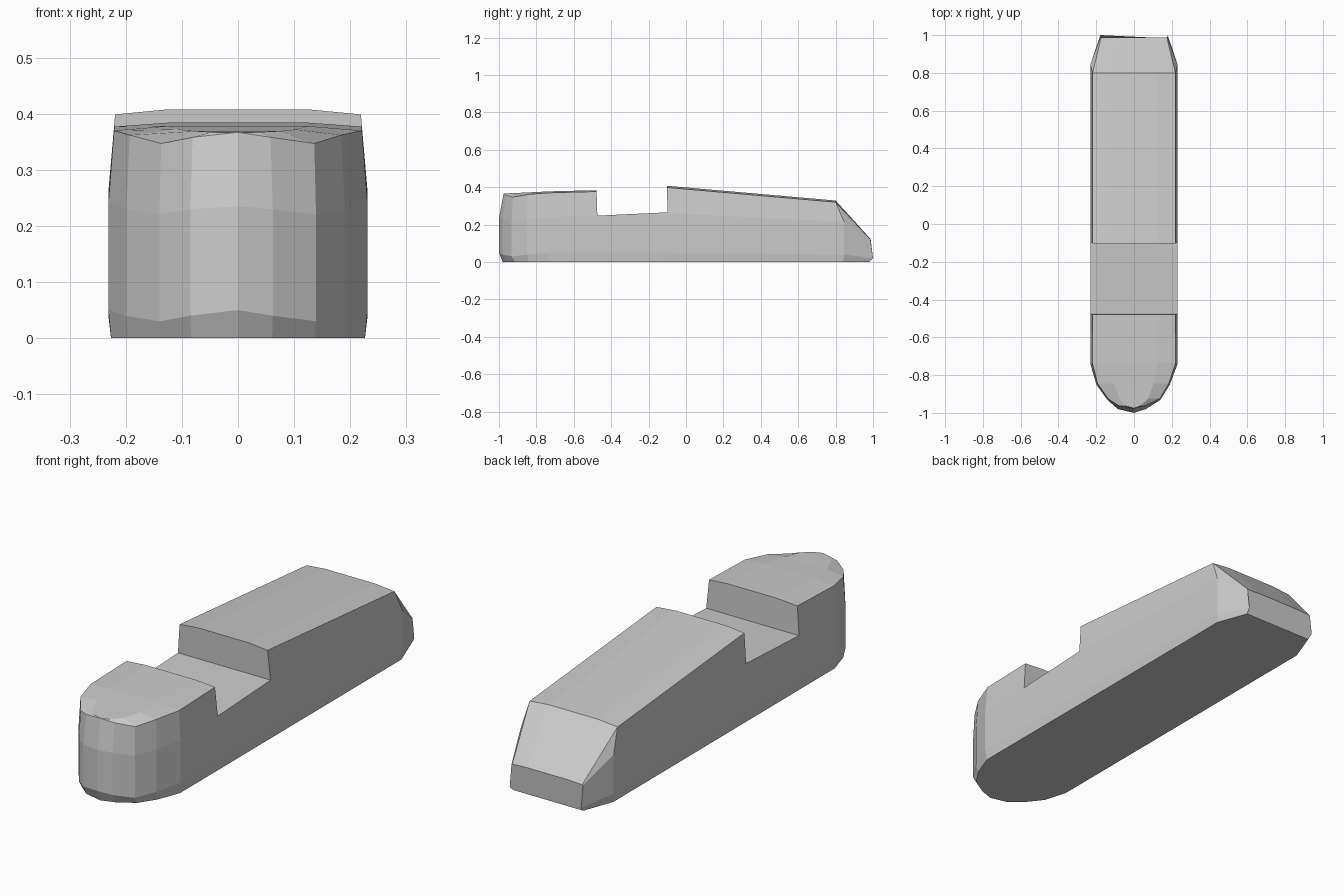
import bpy, bmesh

# Stations along y: (y_bottom, y_side, y_top, left width, right width, top inset,
#                    z_low, z_mid, z_shoulder, z_crown)
STATIONS = [
    (-0.980, -1.000, -0.975, 0.000, 0.000, 0.000, 0.05, 0.235, 0.367, 0.367),
    (-0.960, -0.980, -0.962, 0.085, 0.062, 0.004, 0.04, 0.230, 0.358, 0.367),
    (-0.915, -0.932, -0.925, 0.140, 0.139, 0.003, 0.03, 0.220, 0.347, 0.369),
    (-0.840, -0.850, -0.845, 0.199, 0.190, 0.006, 0.04, 0.230, 0.362, 0.372),
    (-0.735, -0.740, -0.735, 0.231, 0.231, 0.010, 0.05, 0.240, 0.370, 0.378),
    (-0.480, -0.480, -0.480, 0.231, 0.231, 0.011, 0.05, 0.250, 0.377, 0.384),
    (-0.105, -0.105, -0.105, 0.231, 0.231, 0.012, 0.05, 0.262, 0.399, 0.408),
    (0.840, 0.845, 0.800, 0.231, 0.231, 0.012, 0.04, 0.215, 0.320, 0.329),
    (0.980, 1.000, 0.987, 0.178, 0.178, 0.004, 0.02, 0.118, 0.120, 0.123),
]


def section(yb, ys, yt, wl, wr, inset, z1, z2, z3, z4):
    """Closed ring: right side bottom to top, then left side top to bottom."""
    def side(w, s):
        return [(s * w * 0.98, yb, 0), (s * w, ys, z1), (s * w, yt if z2 > z3 - 0.01 else ys, z2),
                (s * (w - inset), yt, z3), (s * w * 0.54, yt, z4)]
    return side(wr, 1) + side(wl, -1)[::-1]


def finish(bm, name):
    bmesh.ops.remove_doubles(bm, verts=bm.verts, dist=0.0004)
    bmesh.ops.recalc_face_normals(bm, faces=bm.faces)
    mesh = bpy.data.meshes.new(name)
    bm.to_mesh(mesh)
    bm.free()
    obj = bpy.data.objects.new(name, mesh)
    bpy.context.collection.objects.link(obj)
    return obj


def loft(rings, name):
    bm = bmesh.new()
    loops = [[bm.verts.new(p) for p in ring] for ring in rings]
    n = len(loops[0])
    for a, b in zip(loops, loops[1:]):
        for i in range(n):
            j = (i + 1) % n
            bm.faces.new((a[i], a[j], b[j], b[i]))
    bm.faces.new(loops[0])
    bm.faces.new(loops[-1])
    return finish(bm, name)


# Main body with faceted rounded nose and sloped tail
body = loft([section(*s) for s in STATIONS], "body")

# Notch cutter, swept across the width
profile = [(-0.482, 0.5), (-0.474, 0.248), (-0.098, 0.266), (-0.106, 0.5)]
cutter = loft([[(x, y, z) for y, z in profile] for x in (-0.4, 0.4)], "notch_cutter")
cutter.hide_render = True
cutter.hide_viewport = True

cut = body.modifiers.new("notch", 'BOOLEAN')
cut.operation = 'DIFFERENCE'
cut.solver = 'EXACT'
cut.object = cutter
